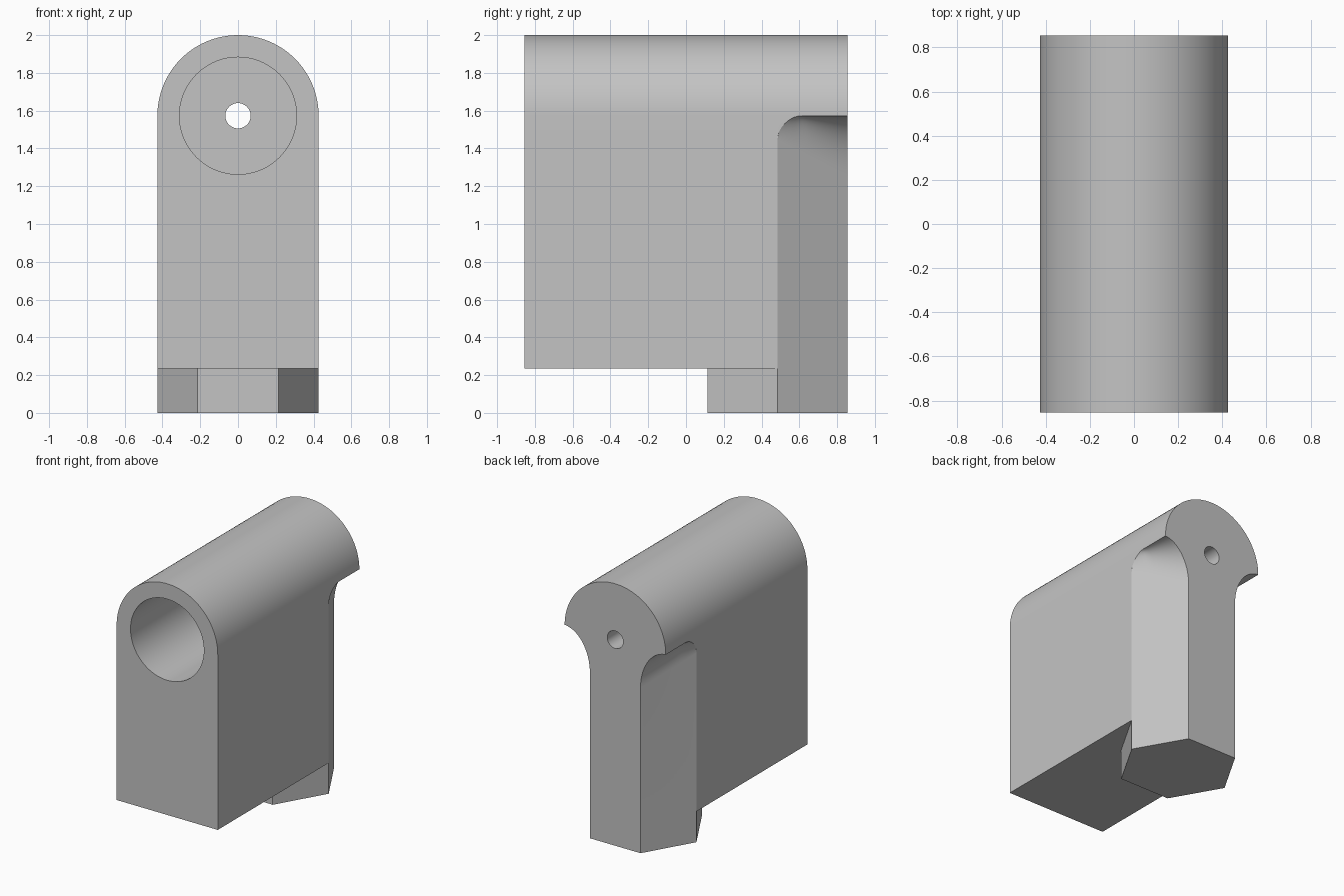
import bpy
import bmesh
import math

cube = bpy.data.objects.get("Cube")
if cube:
    bpy.data.objects.remove(cube, do_unlink=True)

R = 0.427          # half width, dome radius and post radius
AXIS = 1.573       # height of the bore axis
FRONT, BACK = -0.854, 0.854
MID = 0.484        # centre of the six-sided post
BASE = 0.235       # underside of the housing
SHOULDER = 0.38    # end of the wide bore
FLAT = R * math.sin(math.pi / 3)

grey = bpy.data.materials.new("plain grey")
grey.use_nodes = True
colour = (0.55, 0.55, 0.55, 1)
grey.diffuse_color = colour
grey.node_tree.nodes["Principled BSDF"].inputs["Base Color"].default_value = colour


def make_object(name, bm):
    mesh = bpy.data.meshes.new(name)
    bm.to_mesh(mesh)
    bm.free()
    obj = bpy.data.objects.new(name, mesh)
    bpy.context.collection.objects.link(obj)
    mesh.materials.append(grey)
    return obj


def section(y, bottom, steps=14, arc=24):
    """Outline across the housing: post side, flared shoulder, round top."""
    t = max(0, y - MID)
    inset = t * R / 2 / FLAT
    half = R - inset
    reach = max(0.073, inset * 1.04)
    rise = 0.13 + 0.183 * t / FLAT
    side = [(half, bottom), (half, BASE)]
    for i in range(steps + 1):
        u = inset * (i / steps) ** 2
        lift = math.sqrt(max(0, 1 - (1 - u / reach) ** 2))
        side.append((half + u, AXIS - rise + rise * lift))
    for i in range(arc):
        a = math.pi / 2 * i / arc
        side.append((R * math.cos(a), AXIS + R * math.sin(a)))
    mirrored = [(-x, z) for x, z in reversed(side)]
    return [(x, y, z) for x, z in side + [(0, AXIS + R)] + mirrored]


# Housing and rear half of the post, lofted from front to back
stations = [section(FRONT, BASE), section(MID, BASE)]
count = 18
for k in range(count + 1):
    stations.append(section(MID + (BACK - MID) * (k / count) ** 1.5, 0))
bm = bmesh.new()
rings = [[bm.verts.new(p) for p in s] for s in stations]
for a, b in zip(rings, rings[1:]):
    for i in range(len(a)):
        j = (i + 1) % len(a)
        bm.faces.new((a[i], a[j], b[j], b[i]))
bm.faces.new(rings[0])
bm.faces.new(rings[-1])
bmesh.ops.remove_doubles(bm, verts=bm.verts, dist=0.00005)
bmesh.ops.dissolve_degenerate(bm, edges=bm.edges, dist=0.00001)
bmesh.ops.recalc_face_normals(bm, faces=bm.faces)
housing = make_object("housing", bm)


# Wide front bore and narrow through hole
def drill(name, radius, start, end, sides):
    bpy.ops.mesh.primitive_cylinder_add(
        vertices=sides, radius=radius, depth=end - start,
        location=(0, (start + end) / 2, AXIS), rotation=(math.pi / 2, 0, 0))
    cutter = bpy.context.object
    cutter.name = name
    cutter.hide_render = True
    cutter.data.materials.append(grey)
    mod = housing.modifiers.new(name, 'BOOLEAN')
    mod.operation = 'DIFFERENCE'
    mod.solver = 'EXACT'
    mod.object = cutter
    bpy.context.view_layer.objects.active = housing
    bpy.ops.object.modifier_apply(modifier=mod.name)
    bpy.data.objects.remove(cutter, do_unlink=True)


drill("wide_bore", 0.31, FRONT - 0.2, SHOULDER, 72)
drill("through_hole", 0.067, 0, BACK + 0.2, 40)

# Front half of the post, below the housing
bm = bmesh.new()
plan = [(-R, MID), (-R / 2, MID - FLAT), (R / 2, MID - FLAT), (R, MID)]
low = [bm.verts.new((x, y, 0)) for x, y in plan]
high = [bm.verts.new((x, y, BASE)) for x, y in plan]
for i in range(len(plan) - 1):
    bm.faces.new((low[i], low[i + 1], high[i + 1], high[i]))
bm.faces.new(low[::-1])
make_object("post_front", bm)

# Smooth the curved faces, keep the corners crisp
bpy.ops.object.select_all(action='DESELECT')
housing.select_set(True)
bpy.context.view_layer.objects.active = housing
bpy.ops.object.shade_smooth_by_angle(angle=math.radians(30))
